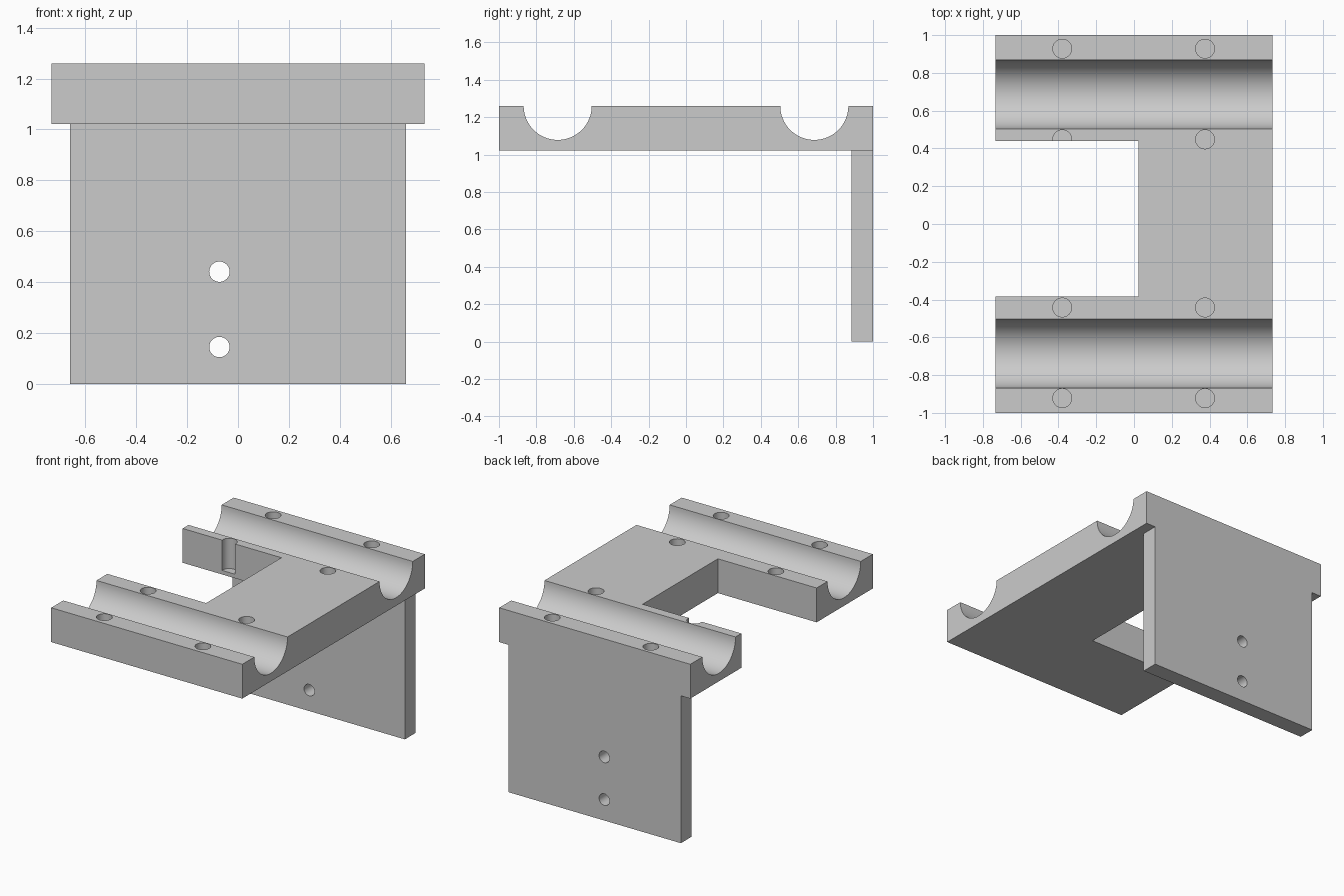
import bpy, bmesh
from math import sin, cos, pi, radians

old = bpy.data.objects.get("Cube")
if old:
    bpy.data.objects.remove(old, do_unlink=True)

HALF_X, TOP, DECK_Z = 0.733, 1.26, 1.022

grey = bpy.data.materials.new("plain_grey")
grey.use_nodes = True
colour = (0.6, 0.6, 0.6, 1)
grey.diffuse_color = colour
grey.node_tree.nodes["Principled BSDF"].inputs["Base Color"].default_value = colour


def add_object(name, bm):
    bmesh.ops.recalc_face_normals(bm, faces=bm.faces)
    mesh = bpy.data.meshes.new(name)
    bm.to_mesh(mesh)
    bm.free()
    mesh.materials.append(grey)
    ob = bpy.data.objects.new(name, mesh)
    bpy.context.collection.objects.link(ob)
    return ob


def box(name, low, high):
    bm = bmesh.new()
    bmesh.ops.create_cube(bm, size=1)
    for v in bm.verts:
        v.co = [b if c > 0 else a for c, a, b in zip(v.co, low, high)]
    return add_object(name, bm)


def drill(name, location, radius, depth, tilt=0):
    bpy.ops.mesh.primitive_cylinder_add(vertices=48, radius=radius, depth=depth,
                                        location=location, rotation=(tilt, 0, 0))
    ob = bpy.context.object
    ob.name = name
    ob.data.materials.append(grey)
    return ob


def combine(target, other, operation):
    mod = target.modifiers.new(operation.lower(), 'BOOLEAN')
    mod.operation, mod.solver, mod.object = operation, 'EXACT', other
    other.hide_render = True
    bpy.context.view_layer.objects.active = target
    bpy.ops.object.modifier_apply(modifier=mod.name)
    bpy.data.objects.remove(other, do_unlink=True)


# Deck: side profile with two half-round channels, extruded across x
profile = [(1, TOP), (1, DECK_Z), (-1, DECK_Z), (-1, TOP)]
for centre in (-0.686, 0.686):
    for i in range(33):
        a = pi + pi * i / 32
        profile.append((centre + 0.182 * cos(a), TOP + 0.182 * sin(a)))
bm = bmesh.new()
face = bm.faces.new([bm.verts.new((-HALF_X, y, z)) for y, z in profile])
side = bmesh.ops.extrude_face_region(bm, geom=[face])
moved = [v for v in side["geom"] if isinstance(v, bmesh.types.BMVert)]
bmesh.ops.translate(bm, verts=moved, vec=(2 * HALF_X, 0, 0))
bracket = add_object("channel_bracket", bm)

# Rectangular opening in the right side of the deck
combine(bracket, box("opening_cutter", (-1, -0.385, 0.9), (0.025, 0.44, 1.4)), 'DIFFERENCE')

# Hanging back panel
combine(bracket, box("back_panel", (-0.661, 0.885, 0), (0.661, 1, DECK_Z)), 'UNION')

# Blind holes on both sides of each channel
for x in (-0.38, 0.376):
    for y in (-0.922, -0.442, 0.448, 0.928):
        combine(bracket, drill("deck_hole_cutter", (x, y, 1.25), 0.05, 0.4), 'DIFFERENCE')

# Mounting holes through the panel
for z in (0.145, 0.441):
    combine(bracket, drill("panel_hole_cutter", (-0.073, 0.94, z), 0.04, 0.4, pi / 2), 'DIFFERENCE')

# Smooth the round cuts, keep the edges crisp
bpy.ops.object.select_all(action='DESELECT')
bracket.select_set(True)
bpy.context.view_layer.objects.active = bracket
bpy.ops.object.shade_smooth_by_angle(angle=radians(30))
